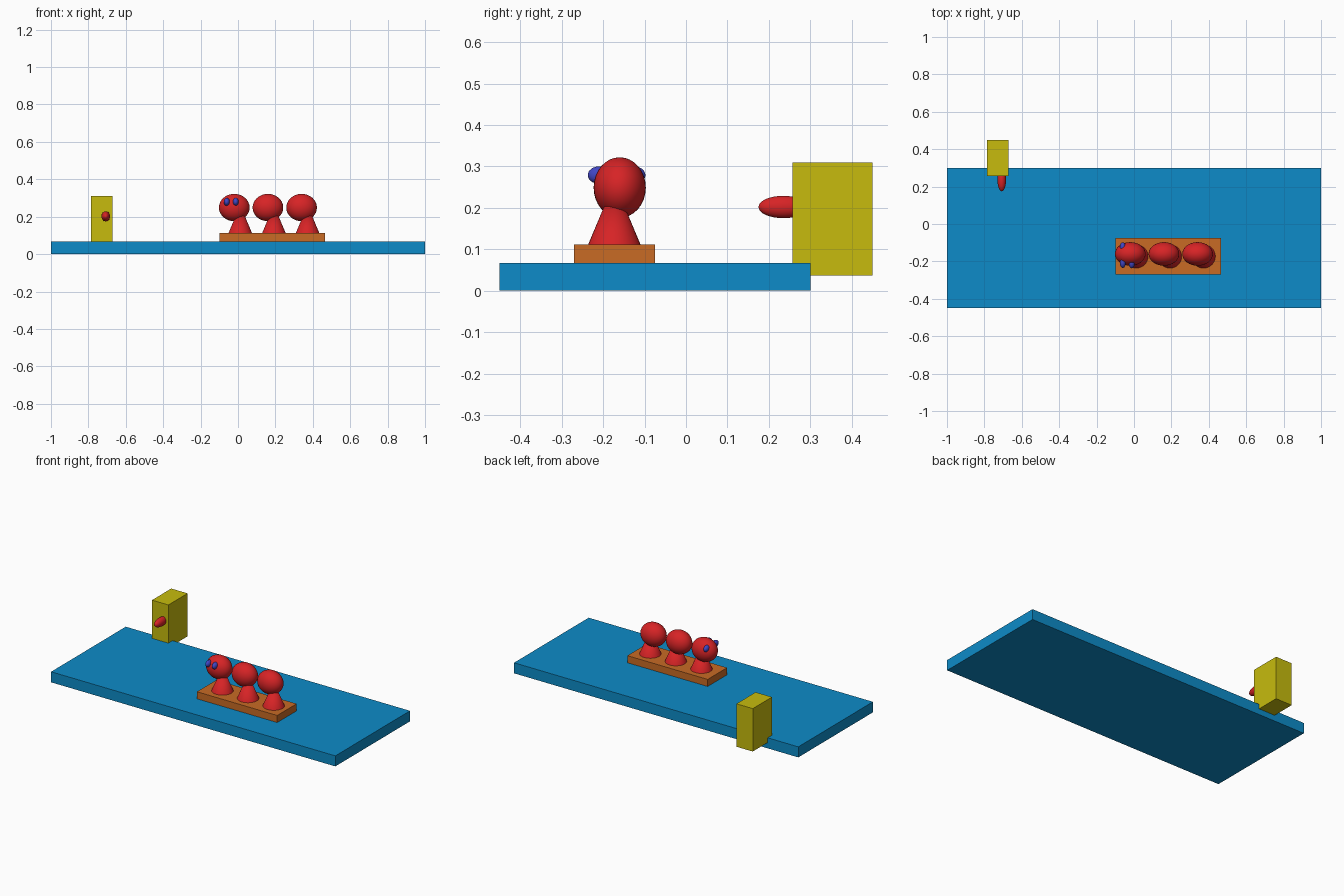
import bpy

if "Cube" in bpy.data.objects:
    bpy.data.objects.remove(bpy.data.objects["Cube"])


def material(name, color):
    m = bpy.data.materials.new(name)
    m.diffuse_color = (*color, 1)
    m.use_nodes = True
    m.node_tree.nodes["Principled BSDF"].inputs["Base Color"].default_value = m.diffuse_color
    return m


BLUE = material("board blue", (0.004, 0.26, 0.58))
ORANGE = material("base orange", (0.58, 0.145, 0.018))
YELLOW = material("box yellow", (0.57, 0.50, 0.004))
RED = material("figure red", (0.68, 0.017, 0.019))
EYE = material("eye blue", (0.053, 0.061, 0.55))


def finish(name, mat, smooth=False):
    ob = bpy.context.object
    ob.name = name
    ob.data.materials.append(mat)
    bpy.ops.object.transform_apply(location=False, rotation=False, scale=True)
    if smooth:
        bpy.ops.object.shade_smooth_by_angle()
    return ob


def block(name, lo, hi, mat):
    bpy.ops.mesh.primitive_cube_add(size=1, location=[(a + b) / 2 for a, b in zip(lo, hi)])
    bpy.context.object.scale = [b - a for a, b in zip(lo, hi)]
    return finish(name, mat)


def ellipsoid(name, center, radii, mat):
    bpy.ops.mesh.primitive_uv_sphere_add(segments=32, ring_count=16, radius=1, location=center)
    bpy.context.object.scale = radii
    return finish(name, mat, True)


# Board, raised base and wall box
block("board", (-1, -0.45, 0), (1, 0.30, 0.067), BLUE)
block("figure_base", (-0.10, -0.27, 0.067), (0.465, -0.075, 0.112), ORANGE)
block("box", (-0.785, 0.257, 0.037), (-0.67, 0.45, 0.31), YELLOW)

# Knob poking out of the box front
ellipsoid("box_knob", (-0.707, 0.235, 0.202), (0.023, 0.06, 0.027), RED)

# Three figures: cone body with a round head set slightly to the left
for i in range(3):
    x = 0.18 * i
    bpy.ops.mesh.primitive_cone_add(vertices=32, radius1=0.063, radius2=0,
                                    depth=0.15, location=(0.012 + x, -0.173, 0.187))
    finish(f"body_{i + 1}", RED, True)
    ellipsoid(f"head_{i + 1}", (-0.02 + x, -0.16, 0.249), (0.082, 0.063, 0.073), RED)

# Eyes on the first head: two in front, one behind
for i, (x, y) in enumerate([(-0.06, -0.208), (-0.012, -0.21), (-0.06, -0.125)]):
    ellipsoid(f"eye_{i + 1}", (x, y, 0.279), (0.016, 0.027, 0.021), EYE)
